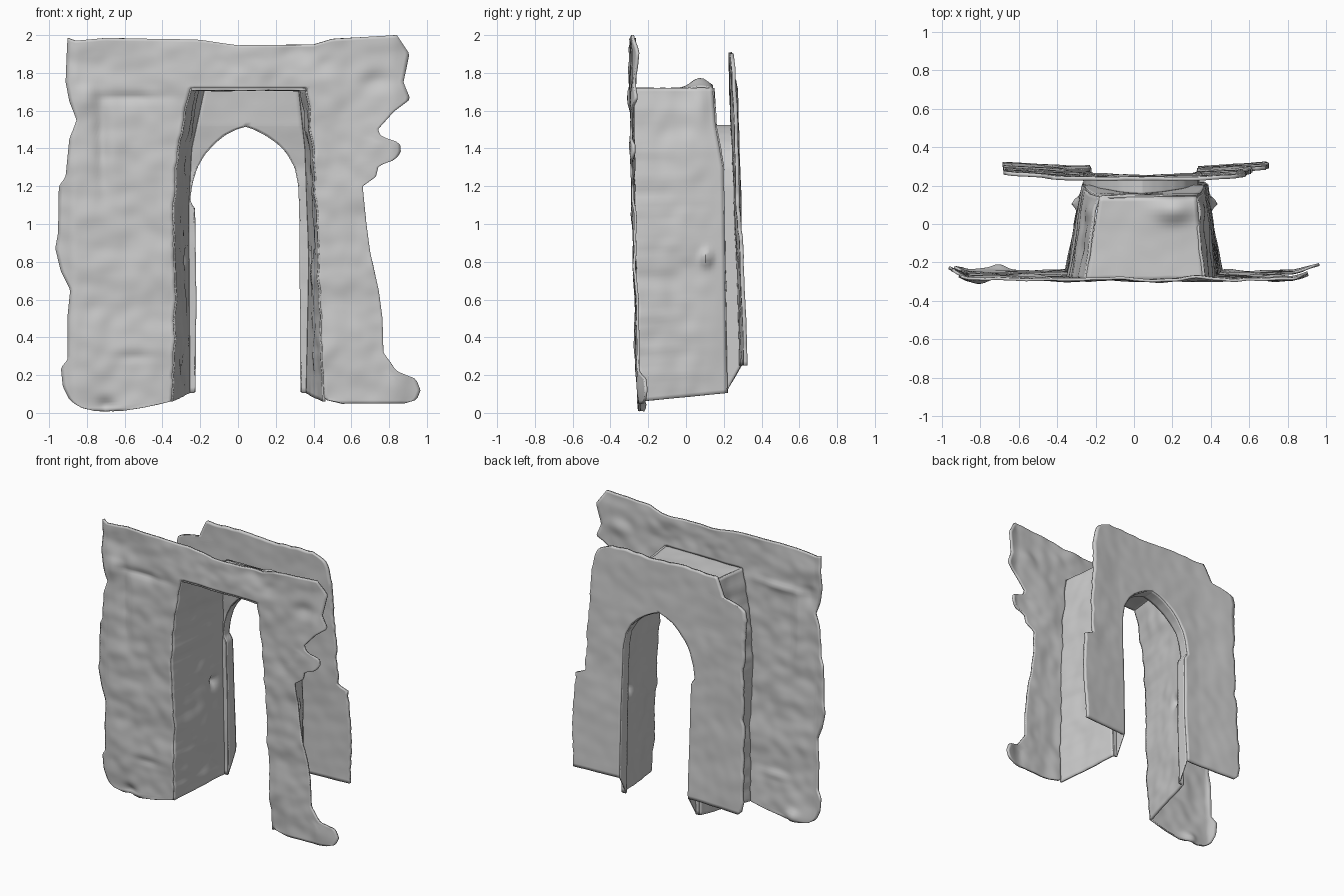
import bpy, bmesh, math
from mathutils import Vector, noise

if "Cube" in bpy.data.objects:
    bpy.data.objects.remove(bpy.data.objects["Cube"])


def prof(pts):
    """Piecewise-linear lookup through (key, value) points."""
    def f(k):
        if k <= pts[0][0]:
            return pts[0][1]
        for (a, p), (b, q) in zip(pts, pts[1:]):
            if k <= b:
                return p + (q - p) * (k - a) / (b - a)
        return pts[-1][1]
    return f


def lerp(a, b, t):
    return a + (b - a) * t


def rough(x, y, z, amp=0.01):
    p = Vector((x, y, z))
    return amp * (noise.noise(p * 4.5) + 0.5 * noise.noise(p * 11))


def bump(a, b, a0, b0, ra, rb, h):
    return h * math.exp(-((a - a0) / ra) ** 2 - ((b - b0) / rb) ** 2)


def ragged(f, seed, amp=.014):
    """Weathered version of an edge profile."""
    return lambda z: f(z) + rough(seed, 0, z * 2, amp)


def at(x):
    return lambda z: x


def shell(name, grids, thick=0.014):
    """Thin eroded shell welded from grids (f(u, v), columns, rows)."""
    bm = bmesh.new()
    for f, nu, nv in grids:
        g = [[bm.verts.new(f(i / nu, j / nv)) for i in range(nu + 1)] for j in range(nv + 1)]
        for j in range(nv):
            for i in range(nu):
                bm.faces.new((g[j][i], g[j][i + 1], g[j + 1][i + 1], g[j + 1][i]))
    bmesh.ops.remove_doubles(bm, verts=bm.verts, dist=0.0005)
    bmesh.ops.recalc_face_normals(bm, faces=bm.faces)
    me = bpy.data.meshes.new(name)
    bm.to_mesh(me)
    bm.free()
    ob = bpy.data.objects.new(name, me)
    bpy.context.collection.objects.link(ob)
    sol = ob.modifiers.new("thickness", 'SOLIDIFY')
    sol.thickness = thick
    sol.offset = 0
    bpy.context.view_layer.objects.active = ob
    ob.select_set(True)
    bpy.ops.object.shade_smooth_by_angle(angle=math.radians(40))
    ob.select_set(False)


def sheet(left, right, z0, z1, yf, nu, nv, zmap=lambda x, z: z, ease=1.0):
    """Upright grid between two edge profiles; ease > 1 packs rows at the top."""
    def f(u, v):
        z = z1 - (z1 - z0) * (1 - v) ** ease
        x = lerp(left(z), right(z), u)
        return (x, yf(x, z), zmap(x, z))
    return (f, nu, nv)


# front wall outline
front_l = prof([(.01, -.76), (.03, -.84), (.07, -.89), (.14, -.925), (.24, -.935), (.28, -.90),
                (.5, -.90), (.65, -.885), (.75, -.935), (.87, -.965), (.95, -.95), (1.2, -.945),
                (1.25, -.91), (1.45, -.89), (1.55, -.855), (1.65, -.89), (1.75, -.91), (2, -.90)])
front_r = prof([(.05, .88), (.07, .945), (.12, .965), (.18, .94), (.22, .84), (.32, .77),
                (.5, .765), (.65, .745), (.85, .70), (1, .68), (1.2, .66), (1.25, .73),
                (1.31, .745), (1.34, .83), (1.38, .86), (1.43, .855), (1.46, .76), (1.5, .74),
                (1.6, .83), (1.66, .91), (1.75, .875), (1.9, .905), (2, .84)])
open_l = ragged(prof([(.01, -.62), (.03, -.48), (.06, -.35), (.6, -.335), (1.1, -.345), (1.4, -.32),
                      (1.72, -.255)]), 4, .01)
open_r = ragged(prof([(.05, .55), (.07, .455), (.5, .44), (1, .425), (1.4, .40), (1.72, .365)]), 6, .01)
top = prof([(-.9, 1.985), (-.86, 1.97), (-.7, 1.985), (-.2, 1.975), (0, 1.945), (.4, 1.95), (.5, 1.98), (.84, 2.0)])
front_lean = prof([(0, -.245), (.3, -.258), (.8, -.268), (1.4, -.285), (2, -.287)])


def front_y(x, z):
    y = front_lean(z) + rough(x, 0, z, 0.013)
    y += .5 * max(0, -.87 - x) + .3 * max(0, x - .82)
    y += bump(x, z, -.72, 1.42, .04, .25, .025) - bump(x, z, -.8, 1.67, .06, .06, .025)
    y += bump(x, z, -.7, .04, .05, .04, .03) + bump(x, z, -.65, 1.85, .12, .09, .012)
    y += bump(x, z, -.58, 1.67, .18, .025, .014) - bump(x, z, .05, 1.8, .4, .1, .008)
    y += bump(x, z, .75, 1.75, .08, .06, .015) + bump(x, z, -.55, .3, .12, .03, .012)
    return y


def lintel_z(x, z):
    return 1.72 + (z - 1.72) * (top(x) - 1.72) / .28


xl, xr = at(open_l(1.72)), at(open_r(1.72))
shell("front_wall", [
    sheet(front_l, open_l, .01, 1.72, front_y, 32, 100),
    sheet(open_r, front_r, .05, 1.72, front_y, 26, 100),
    sheet(front_l, xl, 1.72, 2, front_y, 32, 18, lintel_z),
    sheet(xl, xr, 1.72, 2, front_y, 32, 18, lintel_z),
    sheet(xr, front_r, 1.72, 2, front_y, 26, 18, lintel_z)])

# deep jambs of the passage
jamb_l = prof([(.1, -.26), (1.1, -.265), (1.4, -.25), (1.72, -.18)])
jamb_r = prof([(.1, .365), (.8, .38), (1.4, .36), (1.72, .325)])
rim_y = prof([(.1, .215), (1.3, .195), (1.52, .155), (1.72, .14)])


def jamb(name, fr, bk, side):
    def f(u, v):
        z = lerp(lerp(.06, .105, u), 1.72, v)
        zz = max(z, .08)
        x0 = fr(zz)
        y = lerp(front_y(x0, zz), rim_y(z), u)
        x = lerp(x0, bk(z), u) + rough(side, y, z, .014) * math.sin(math.pi * u)
        x += side * (bump(y, z, .11, .82, .025, .04, .045) + bump(y, z, .08, 1.62, .05, .12, .025)) * (1 - u ** 8)
        return (x, y, z)
    shell(name, [(f, 24, 80)])


jamb("left_jamb", open_l, jamb_l, -1)
jamb("right_jamb", open_r, jamb_r, 1)


# flat soffit behind the lintel
def soffit(u, v):
    x = lerp(lerp(xl(0), -.18, v), lerp(xr(0), .325, v), u)
    y = lerp(front_y(x, 1.72), .14, v)
    return (x, y, 1.713 + rough(x, y, 0, .006) + bump(x, y, .21, .075, .1, .06, .055))


shell("soffit", [(soffit, 24, 18)])

# pointed arch opening
arch_l = prof([(.1, -.23), (.6, -.225), (1.08, -.232), (1.12, -.26), (1.22, -.245), (1.3, -.22), (1.37, -.18),
               (1.43, -.125), (1.475, -.07), (1.505, -.01), (1.52, .04)])
arch_r = prof([(.1, .335), (1, .33), (1.2, .325), (1.3, .305), (1.38, .26), (1.43, .21),
               (1.475, .145), (1.505, .085), (1.52, .04)])
back_lean = prof([(.2, .295), (1, .265), (1.9, .235)])


def back_y(x, z):
    return back_lean(z) + .02 * max(0, abs(x) - .35) / .3 + rough(x, 3, z, .006)


def rim(x, z):
    return rim_y(z) + rough(x, 5, z, .005)


# recessed panel around the arch
shell("arch_panel", [
    sheet(jamb_l, arch_l, .105, 1.52, rim, 10, 70, ease=1.5),
    sheet(arch_r, jamb_r, .105, 1.52, rim, 10, 70, ease=1.5),
    sheet(jamb_l, at(.04), 1.52, 1.72, rim, 10, 10),
    sheet(at(.04), jamb_r, 1.52, 1.72, rim, 10, 10)])


# arch underside linking the panel to the back wall
def reveal(edge):
    def f(u, v):
        z = 1.52 - (1.52 - lerp(.11, .25, u)) * (1 - v) ** 1.5
        x = edge(z)
        return (x, lerp(rim(x, z), back_y(x, z), u), z)
    return (f, 6, 70)


shell("arch_reveal", [reveal(arch_l), reveal(arch_r)], .01)

# back wall outline
back_l = prof([(.25, -.65), (.28, -.68), (.8, -.675), (1.2, -.66), (1.7, -.675), (1.735, -.66),
               (1.775, -.48), (1.84, -.455), (1.9, -.42)])
back_r = prof([(.25, .69), (.6, .70), (.93, .69), (.96, .61), (1.3, .60), (1.7, .575),
               (1.8, .56), (1.86, .52), (1.9, .44)])


def back_z(x, z):
    return z + (z - 1.52) * rough(x, 9, 0, .05)


bl, br = ragged(back_l, 2), ragged(back_r, 7)
shell("back_wall", [
    sheet(bl, arch_l, .25, 1.52, back_y, 24, 80, ease=1.5),
    sheet(arch_r, br, .25, 1.52, back_y, 24, 80, ease=1.5),
    sheet(bl, at(.04), 1.52, 1.9, back_y, 24, 24, back_z),
    sheet(at(.04), br, 1.52, 1.9, back_y, 24, 24, back_z)], .02)
